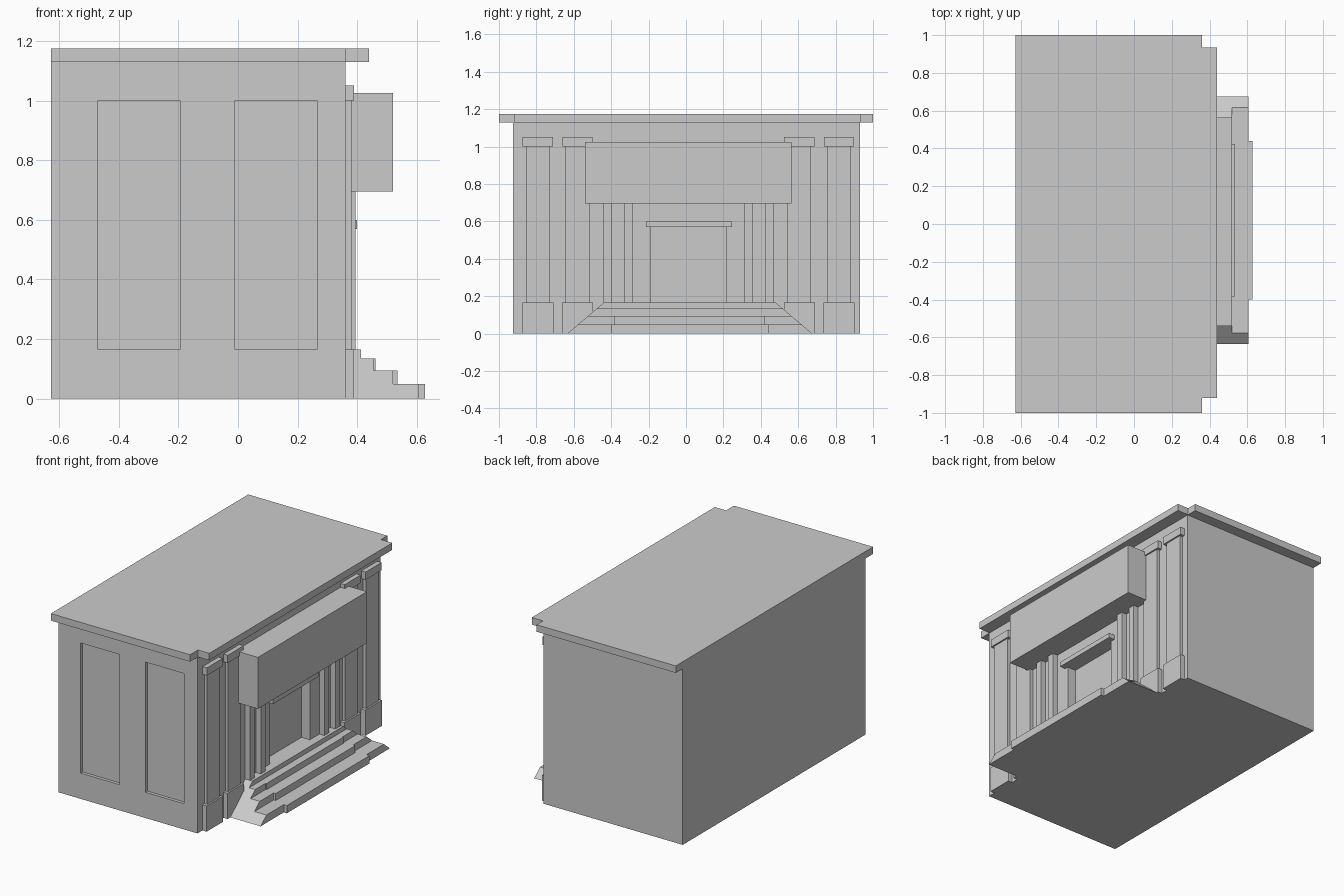
import bpy, bmesh

if "Cube" in bpy.data.objects:
    bpy.data.objects.remove(bpy.data.objects["Cube"])

grey = bpy.data.materials.new("stone_grey")
grey.diffuse_color = (0.6, 0.6, 0.6, 1)
grey.use_nodes = True
grey.node_tree.nodes["Principled BSDF"].inputs["Base Color"].default_value = grey.diffuse_color

WALL = 0.36      # x of the entrance wall
MID = 0.013      # y of the entrance axis


def make(name, bm):
    bmesh.ops.recalc_face_normals(bm, faces=bm.faces)
    me = bpy.data.meshes.new(name)
    bm.to_mesh(me)
    bm.free()
    me.materials.append(grey)
    ob = bpy.data.objects.new(name, me)
    bpy.context.collection.objects.link(ob)
    return ob


def box(name, x0, x1, y0, y1, z0, z1):
    bm = bmesh.new()
    bmesh.ops.create_cube(bm, size=1)
    for v in bm.verts:
        v.co = ((x0, x1)[v.co.x > 0], (y0, y1)[v.co.y > 0], (z0, z1)[v.co.z > 0])
    return make(name, bm)


def carve(target, cutter):
    mod = target.modifiers.new("carve", 'BOOLEAN')
    mod.operation = 'DIFFERENCE'
    mod.solver = 'EXACT'
    mod.object = cutter
    bpy.context.view_layer.objects.active = target
    bpy.ops.object.modifier_apply(modifier=mod.name)
    bpy.data.objects.remove(cutter)


# Main block with two blind windows on the front side and a recessed doorway
body = box("building_body", -0.628, WALL, -0.925, 0.93, 0, 1.13)
for x in (-0.47, -0.01):
    carve(body, box("window_cutter", x, x + 0.275, -1.0, -0.905, 0.165, 1.0))
carve(body, box("door_cutter", 0.30, 0.50, -0.19, 0.215, 0.165, 0.57))

# Roof slab, stepped out over the entrance
bm = bmesh.new()
outline = [(-0.628, -1), (WALL, -1), (WALL, -0.92), (0.44, -0.92),
           (0.44, 0.935), (WALL, 0.935), (WALL, 1), (-0.628, 1)]
face = bm.faces.new([bm.verts.new((x, y, 1.13)) for x, y in outline])
ext = bmesh.ops.extrude_face_region(bm, geom=[face], use_keep_orig=True)
for v in ext["geom"]:
    if isinstance(v, bmesh.types.BMVert):
        v.co.z = 1.175
make("roof_slab", bm)

# Large pilasters with plinths and capitals
for c in (-0.805, -0.593, 0.593, 0.805):
    y = c + MID
    box("pilaster_plinth", WALL, 0.39, y - 0.083, y + 0.083, 0, 0.165)
    box("pilaster_shaft", WALL, 0.38, y - 0.063, y + 0.063, 0.165, 1.0)
    box("pilaster_capital", WALL, 0.39, y - 0.081, y + 0.081, 1.0, 1.05)

# Slim door columns under the sign block
for c in (-0.432, -0.322, 0.322, 0.432):
    y = c + MID
    box("door_column", WALL, 0.395, y - 0.023, y + 0.023, 0.165, 0.70)

# Overhanging block and door canopy
box("overhang_block", WALL, 0.52, -0.54, 0.565, 0.695, 1.025)
box("door_canopy", WALL, 0.40, -0.215, 0.245, 0.57, 0.60)

# Stairs: stepped profile with ends sloping inwards towards the top
steps = [(0.605, 0, 0.05), (0.52, 0.05, 0.095),
         (0.455, 0.095, 0.135), (0.412, 0.135, 0.165)]
profile = [(WALL, 0)]
for x, z0, z1 in steps:
    profile += [(x, z0), (x, z1)]
profile.append((WALL, 0.165))
bm = bmesh.new()
ends = [[bm.verts.new((x, 0.02 + s * (0.655 - 1.18 * z), z)) for x, z in profile]
        for s in (-1, 1)]
for e in ends:
    bm.faces.new(e)
n = len(profile)
for i in range(n):
    j = (i + 1) % n
    bm.faces.new((ends[0][i], ends[0][j], ends[1][j], ends[1][i]))
make("stairs", bm)

# Raised central tread fronts on the lower steps
for (x, z0, z1), d, w in zip(steps, (0.022, 0.015, 0.006), (0.42, 0.403, 0.39)):
    box("tread_front", x - 0.02, x + d, 0.02 - w, 0.02 + w, z0, z1)
